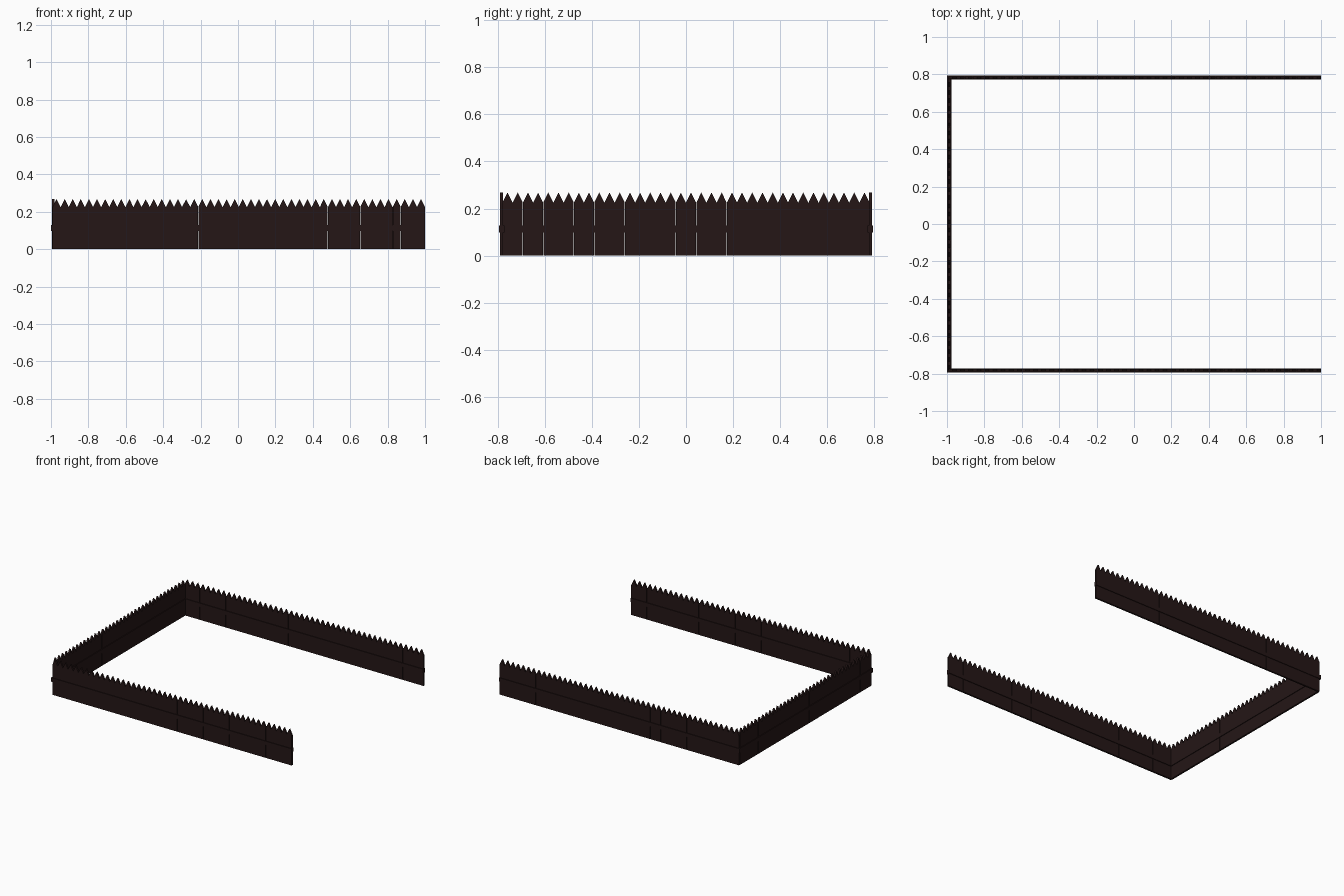
import bpy, bmesh, random
from mathutils import Matrix, Vector
from math import pi

if "Cube" in bpy.data.objects:
    bpy.data.objects.remove(bpy.data.objects["Cube"])

random.seed(4)
wood = bpy.data.materials.new("dark_wood")
wood.diffuse_color = (0.018, 0.008, 0.008, 1)
wood.use_nodes = True
wood.node_tree.nodes["Principled BSDF"].inputs["Base Color"].default_value = wood.diffuse_color

PITCH = 0.0433   # stake spacing
THICK = 0.013    # stake thickness
SHOULDER, TIP = 0.225, 0.268
RAIL_T, RAIL_Z0, RAIL_Z1 = 0.023, 0.098, 0.128


def prism(bm, profile, depth, mat):
    """Extrude an x/z profile along y, centred, then transform it."""
    front = [bm.verts.new(mat @ Vector((x, -depth / 2, z))) for x, z in profile]
    back = [bm.verts.new(mat @ Vector((x, depth / 2, z))) for x, z in profile]
    bm.faces.new(front)
    bm.faces.new(back[::-1])
    n = len(profile)
    for i in range(n):
        j = (i + 1) % n
        bm.faces.new((front[j], front[i], back[i], back[j]))


def finish(bm, name):
    bmesh.ops.recalc_face_normals(bm, faces=bm.faces)
    me = bpy.data.meshes.new(name)
    bm.to_mesh(me)
    bm.free()
    ob = bpy.data.objects.new(name, me)
    me.materials.append(wood)
    bpy.context.collection.objects.link(ob)


def wall(name, count, start, mat, rail_ends):
    # Row of pointed stakes with hairline gaps
    bm = bmesh.new()
    for i in range(count):
        h = PITCH / 2 - random.choice((0, 0, 0.0003, 0.0006))
        x = start + (i + 0.5) * PITCH
        profile = [(-h, 0), (h, 0), (h, SHOULDER), (0, TIP), (-h, SHOULDER)]
        prism(bm, profile, THICK, mat @ Matrix.Translation((x, 0, 0)))
    finish(bm, name + "_stakes")
    # Horizontal rail running through the stakes, proud on both faces
    bm = bmesh.new()
    a, b = rail_ends
    prism(bm, [(a, RAIL_Z0), (b, RAIL_Z0), (b, RAIL_Z1), (a, RAIL_Z1)], RAIL_T, mat)
    finish(bm, name + "_rail")


# Two long walls and the closing left wall
for name, y in (("front_wall", -0.783), ("back_wall", 0.783)):
    wall(name, 46, 1 - 46 * PITCH, Matrix.Translation((0, y, 0)), (-1, 1))
wall("left_wall", 36, -18 * PITCH,
     Matrix.Translation((-0.9885, 0, 0)) @ Matrix.Rotation(pi / 2, 4, 'Z'), (-0.79, 0.79))
